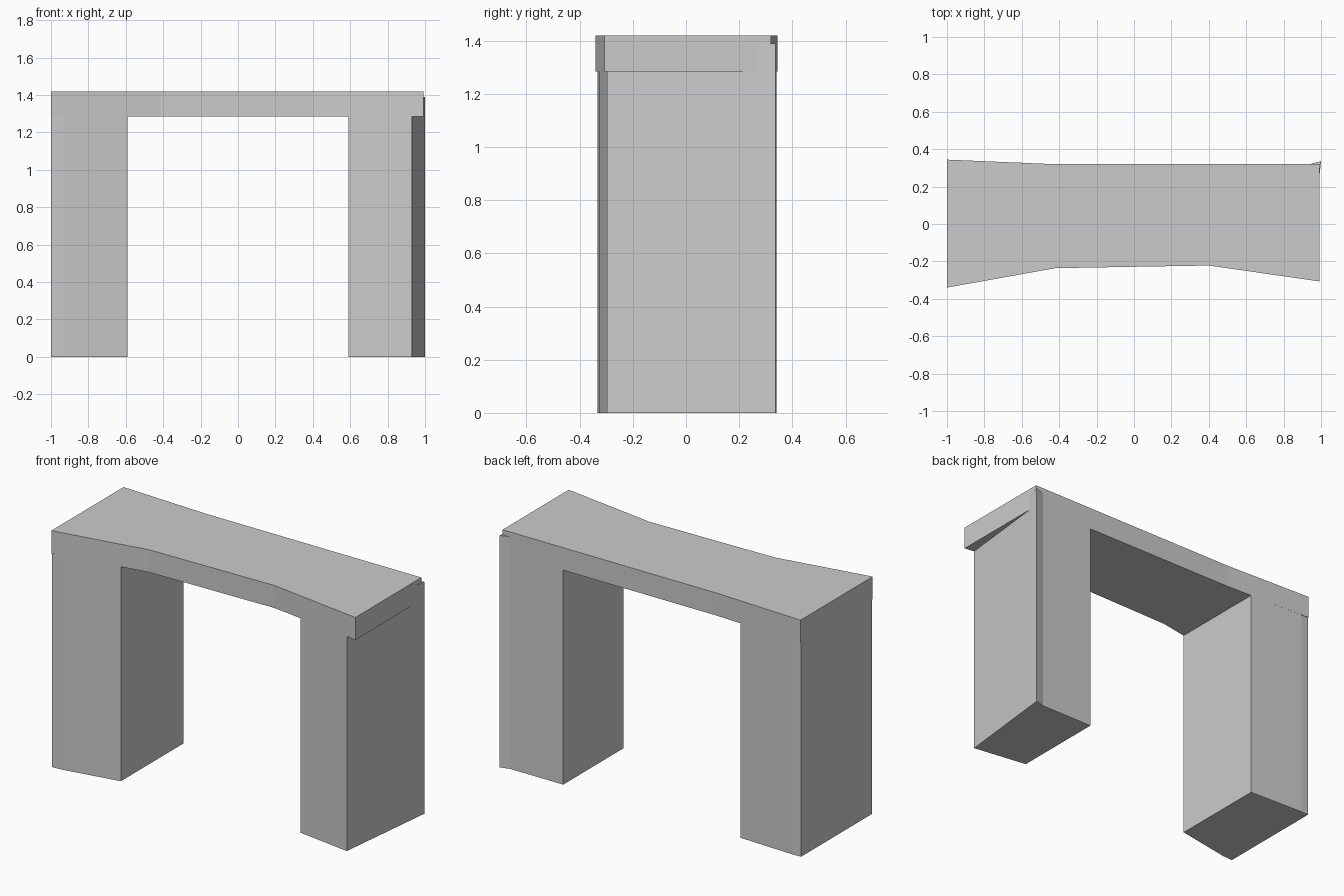
import bpy
import bmesh

cube = bpy.data.objects.get("Cube")
if cube:
    bpy.data.objects.remove(cube, do_unlink=True)

GREY = (0.6, 0.6, 0.6, 1.0)
stone = bpy.data.materials.new("plain grey")
stone.use_nodes = True
stone.diffuse_color = GREY
stone.node_tree.nodes["Principled BSDF"].inputs["Base Color"].default_value = GREY

UNDERSIDE = 1.285
TOP = 1.42


def prism(name, outline, bottom, top):
    """Extrude a plan outline, listed anticlockwise, into an upright block."""
    bm = bmesh.new()
    base = bm.faces.new([bm.verts.new((x, y, bottom)) for x, y in outline])
    extruded = bmesh.ops.extrude_face_region(bm, geom=[base], use_keep_orig=True)
    for item in extruded["geom"]:
        if isinstance(item, bmesh.types.BMVert):
            item.co.z = top
    bmesh.ops.recalc_face_normals(bm, faces=bm.faces)
    mesh = bpy.data.meshes.new(name)
    bm.to_mesh(mesh)
    bm.free()
    mesh.materials.append(stone)
    obj = bpy.data.objects.new(name, mesh)
    bpy.context.collection.objects.link(obj)
    return obj


# Top slab with a narrowed middle
prism("top_slab", [
    (-1.0, -0.34), (-0.42, -0.236), (0.4, -0.222), (0.993, -0.307),
    (0.992, 0.32), (-0.43, 0.32), (-1.0, 0.344)], UNDERSIDE, TOP)

# Leg on the model's right, with a slightly clipped outer edge
prism("right_leg", [
    (-1.0, -0.332), (-0.93, -0.327), (-0.59, -0.266),
    (-0.59, 0.327), (-0.95, 0.341), (-1.0, 0.338)], 0, UNDERSIDE)

# Leg on the model's left, with its outer side set askew
prism("left_leg", [
    (0.59, -0.249), (0.93, -0.298), (1.0, 0.336),
    (0.94, 0.32), (0.59, 0.32)], 0, UNDERSIDE)

# Corner of the left leg that rises beside the slab
prism("left_leg_corner", [
    (0.99, 0.25), (1.0, 0.336), (0.94, 0.32)], UNDERSIDE, 1.39)
